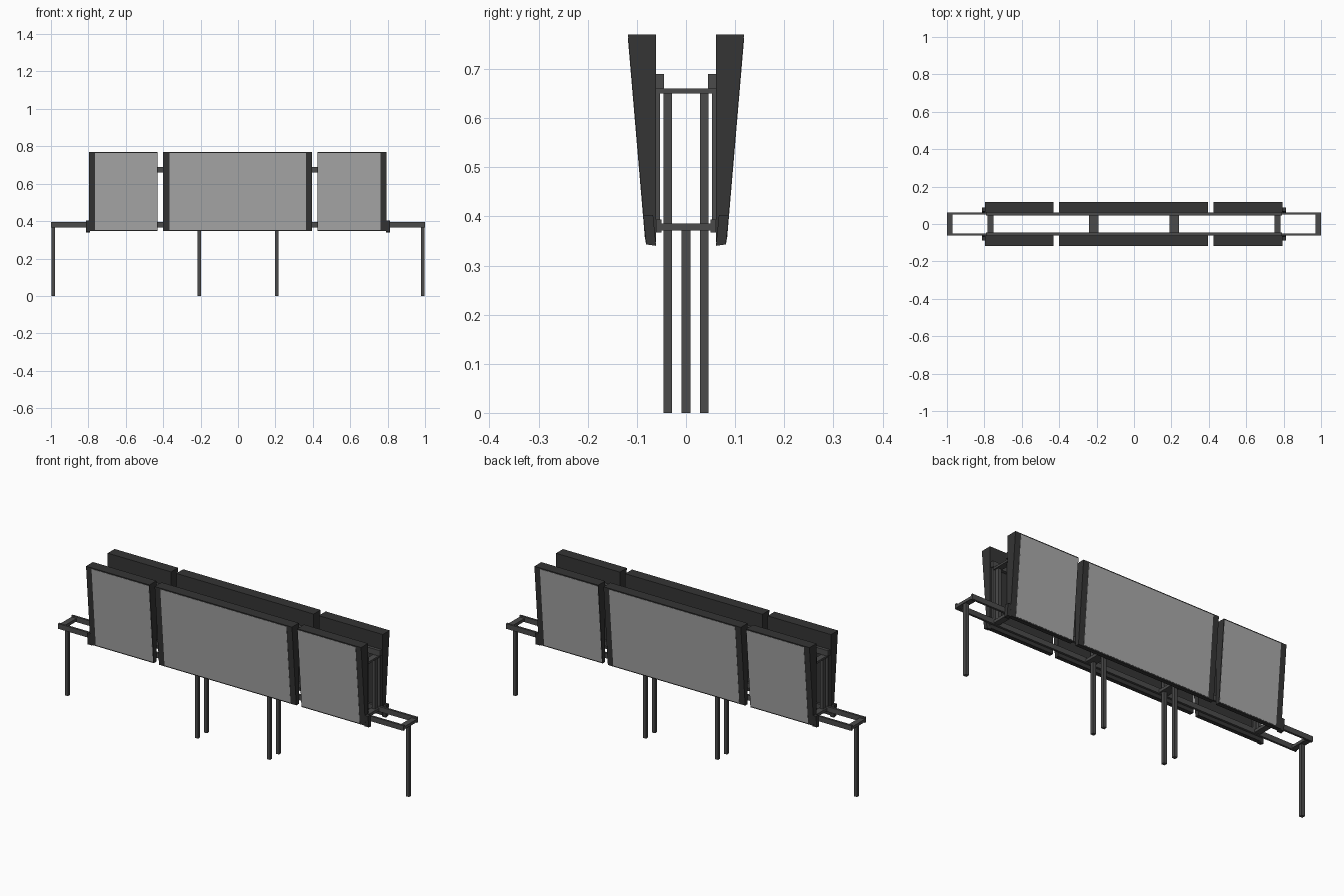
import bpy, bmesh

if "Cube" in bpy.data.objects:
    bpy.data.objects.remove(bpy.data.objects["Cube"])


def material(name, v):
    m = bpy.data.materials.new(name)
    m.diffuse_color = (v, v, v, 1)
    m.use_nodes = True
    m.node_tree.nodes["Principled BSDF"].inputs["Base Color"].default_value = m.diffuse_color
    return m


DARK = material("dark_casing", 0.035)
METAL = material("grey_metal", 0.07)
SCREEN = material("screen_grey", 0.4)


def prism(name, profile, x0, x1, mat):
    """Extrude a (y, z) profile along x."""
    bm = bmesh.new()
    a = [bm.verts.new((x0, y, z)) for y, z in profile]
    b = [bm.verts.new((x1, y, z)) for y, z in profile]
    n = len(profile)
    bm.faces.new(a)
    bm.faces.new(b[::-1])
    for i in range(n):
        bm.faces.new((a[i], b[i], b[(i + 1) % n], a[(i + 1) % n]))
    bmesh.ops.recalc_face_normals(bm, faces=bm.faces)
    me = bpy.data.meshes.new(name)
    bm.to_mesh(me)
    bm.free()
    me.materials.append(mat)
    ob = bpy.data.objects.new(name, me)
    bpy.context.collection.objects.link(ob)
    return ob


def box(name, x0, x1, y0, y1, z0, z1, mat=METAL):
    return prism(name, [(y0, z0), (y1, z0), (y1, z1), (y0, z1)], x0, x1, mat)


def slope(z):
    """Outer face distance from the centre at height z."""
    return 0.082 + (z - 0.347) * (0.118 - 0.082) / (0.770 - 0.347)


Z0, Z1, IN = 0.347, 0.770, 0.061
# casing x range, screen x range
panels = [("left", -0.797, -0.430, -0.765, -0.433),
          ("centre", -0.400, 0.395, -0.367, 0.363),
          ("right", 0.425, 0.795, 0.428, 0.763)]

for side, s in (("front", -1), ("back", 1)):
    # wedge shaped display casings with light screens
    for label, x0, x1, sx0, sx1 in panels:
        prism(f"{side}_{label}_casing",
              [(s * IN, Z0), (s * slope(Z0), Z0), (s * slope(Z1), Z1), (s * IN, Z1)],
              x0, x1, DARK)
        lo, hi = Z0 + 0.006, Z1 - 0.006
        prism(f"{side}_{label}_screen",
              [(s * (slope(z) + d), z) for z, d in
               ((lo, -0.002), (lo, 0.001), (hi, 0.001), (hi, -0.002))],
              sx0, sx1, SCREEN)

    # long rails
    ys = sorted((s * 0.050, s * 0.061))
    box(f"{side}_lower_rail", -1, 1, *ys, 0.367, 0.394)
    ys = sorted((s * 0.045, s * 0.061))
    box(f"{side}_upper_rail", -0.79, 0.79, *ys, 0.660, 0.690)

    for end, e in (("left", -1), ("right", 1)):
        # slanted end bracket at the foot of the outer casings
        prism(f"{side}_{end}_bracket",
              [(s * 0.061, 0.340), (s * 0.081, 0.343), (s * 0.087, 0.403), (s * 0.067, 0.403)],
              *sorted((e * 0.790, e * 0.813)), DARK)
        # inner legs run up to the upper crossbars
        yl = sorted((s * 0.028, s * 0.046))
        box(f"{side}_{end}_inner_leg", *sorted((e * 0.199, e * 0.217)), *yl, 0, 0.652)
        # outer uprights stand on the lower frame
        box(f"{side}_{end}_upright", *sorted((e * 0.756, e * 0.774)), *yl, 0.380, 0.652)
        # flat strips behind the casings
        ys = sorted((s * 0.053, s * 0.061))
        box(f"{side}_{end}_back_strip", *sorted((e * 0.745, e * 0.785)), *ys, 0.390, 0.665)

for end, e in (("left", -1), ("right", 1)):
    # single centred end leg
    box(f"{end}_end_leg", *sorted((e * 0.978, e * 0.996)), -0.009, 0.009, 0, 0.378)
    # crossbars joining the two sides
    for part, xa, xb in (("end", 0.970, 1.0), ("outer", 0.750, 0.782), ("inner", 0.190, 0.240)):
        xs = sorted((e * xa, e * xb))
        box(f"{end}_{part}_lower_crossbar", *xs, -0.052, 0.052, 0.371, 0.386)
        if part != "end":
            box(f"{end}_{part}_upper_crossbar", *xs, -0.060, 0.060, 0.650, 0.660)
